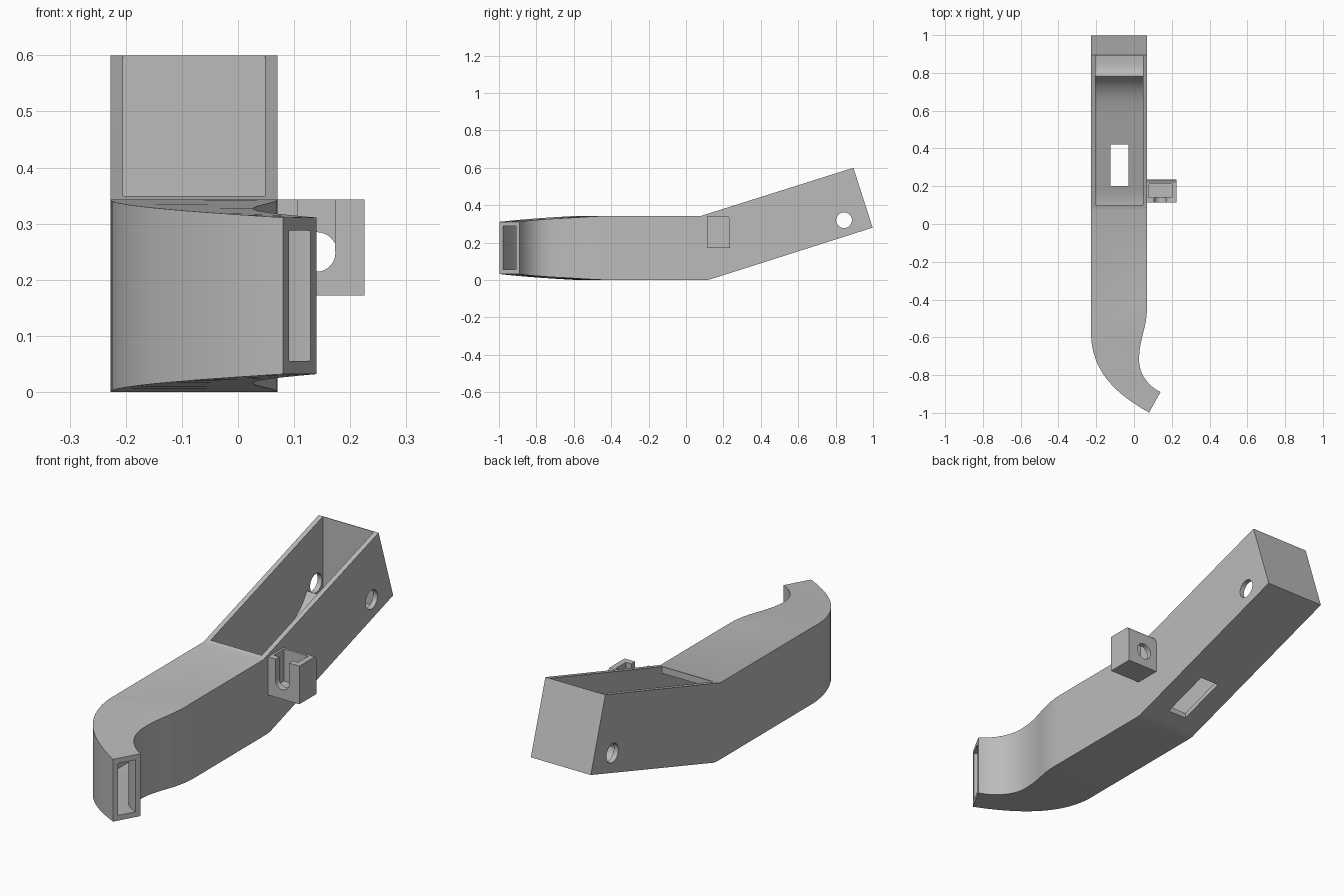
import bpy, bmesh, math
from mathutils import Vector, Matrix

if "Cube" in bpy.data.objects:
    bpy.data.objects.remove(bpy.data.objects["Cube"])

grey = bpy.data.materials.new("plain_grey")
grey.use_nodes = True
grey.diffuse_color = (0.5, 0.5, 0.5, 1)
grey.node_tree.nodes["Principled BSDF"].inputs["Base Color"].default_value = (0.5, 0.5, 0.5, 1)


def finish(name, bm):
    bmesh.ops.recalc_face_normals(bm, faces=bm.faces)
    mesh = bpy.data.meshes.new(name)
    bm.to_mesh(mesh)
    bm.free()
    mesh.materials.append(grey)
    obj = bpy.data.objects.new(name, mesh)
    bpy.context.collection.objects.link(obj)
    return obj


def loft(name, rings):
    """Solid skinned through a row of closed rings."""
    bm = bmesh.new()
    rows = [[bm.verts.new(p) for p in ring] for ring in rings]
    n = len(rows[0])
    for a, b in zip(rows, rows[1:]):
        for i in range(n):
            j = (i + 1) % n
            bm.faces.new((a[i], a[j], b[j], b[i]))
    bm.faces.new(rows[0])
    bm.faces.new(rows[-1])
    bmesh.ops.triangulate(bm, faces=[f for f in bm.faces if len(f.verts) == 4])
    return finish(name, bm)


def extrude_x(name, profile, x0, x1):
    return loft(name, [[(x, y, z) for y, z in profile] for x in (x0, x1)])


def box(name, x0, x1, y0, y1, z0, z1):
    return extrude_x(name, [(y0, z0), (y1, z0), (y1, z1), (y0, z1)], x0, x1)


def cylinder(name, centre, radius, depth, axis):
    bm = bmesh.new()
    turn = Matrix.Rotation(math.pi / 2, 4, 'Y' if axis == 'X' else 'X')
    bmesh.ops.create_cone(bm, cap_ends=True, segments=40, radius1=radius, radius2=radius,
                          depth=depth, matrix=Matrix.Translation(centre) @ turn)
    return finish(name, bm)


def cut(target, cutters):
    bpy.context.view_layer.objects.active = target
    for c in cutters:
        mod = target.modifiers.new("cut", 'BOOLEAN')
        mod.operation, mod.solver, mod.object = 'DIFFERENCE', 'EXACT', c
        bpy.ops.object.modifier_apply(modifier=mod.name)
        bpy.data.objects.remove(c)


def smooth(obj, degrees=25):
    bpy.ops.object.select_all(action='DESELECT')
    obj.select_set(True)
    bpy.context.view_layer.objects.active = obj
    bpy.ops.object.shade_smooth_by_angle(angle=math.radians(degrees))


def bezier(pts, t):
    pts = [Vector(p) for p in pts]
    while len(pts) > 1:
        pts = [a.lerp(b, t) for a, b in zip(pts, pts[1:])]
    return pts[0]


def section(left, right, low, high, inset=0.0):
    """Upright rectangle between two plan points, optionally shrunk."""
    step = (right - left).normalized() * inset
    l, r = left + step, right - step
    return [(l.x, l.y, low + inset), (r.x, r.y, low + inset),
            (r.x, r.y, high - inset), (l.x, l.y, high - inset)]


# Curved duct plan: outer bend on the right side, S bend on the left side
XL, XR, TOP = -0.227, 0.07, 0.343
outer_bend = [(XL, -0.58), (XL, -0.78), (-0.09, -0.905), (0.08, -0.998)]
s_bend = [[(XR, -0.42), (XR, -0.56), (0.027, -0.6), (0.027, -0.72)],
          [(0.027, -0.72), (0.027, -0.8), (0.08, -0.86), (0.14, -0.89)]]
STEPS = 24
stations = []
for i in range(STEPS, -1, -1):
    t = i / STEPS
    right = bezier(s_bend[0], t * 2) if t <= 0.5 else bezier(s_bend[1], t * 2 - 1)
    stations.append((bezier(outer_bend, t), right, 0.032 * t, TOP - 0.032 * t))

# Outer body, ending in the tilted rear box
rings = [section(*s) for s in stations]
for yb, zb, yt, zt in [(0.1, 0, 0.08, TOP), (0.125, 0.002, 0.083, TOP + 0.001),
                       (0.15, 0.01, 0.087, TOP + 0.002), (0.998, 0.28, 0.895, 0.6)]:
    rings.append([(XL, yb, zb), (XR, yb, zb), (XR, yt, zt), (XL, yt, zt)])
body = loft("duct_body", rings)

# Duct bore, running out through the mouth
WALL = 0.023
inner = [section(*s, WALL) for s in stations]
out = Vector((0.87, -0.49, 0)) * 0.04
inner.insert(0, [Vector(p) + out for p in inner[0]])
inner.append(section(Vector((XL, 0.08)), Vector((XR, 0.08)), 0, TOP, WALL))
bore = loft("bore_cutter", inner)

# Open trough with a raised ramp and a round cradle below the pin holes
ramp = [(0.58, 0.172), (0.68, 0.205), (0.74, 0.235), (0.78, 0.31)]
cradle = [(0.78, 0.31), (0.79, 0.265), (0.82, 0.262), (0.893, 0.268)]
profile = [(0.03, 0.024), (0.12, 0.026), (0.16, 0.036), (0.2, 0.05)]
profile += [tuple(bezier(ramp, i / 10)) for i in range(11)]
profile += [tuple(bezier(cradle, i / 10)) for i in range(1, 11)]
profile += [(0.893, 0.75), (0.1, 0.75), (0.1, 0.319), (0.03, 0.319)]
trough = extrude_x("trough_cutter", profile, XL + 0.022, XR - 0.022)

window = box("window_cutter", -0.125, -0.03, 0.2, 0.42, -0.1, 0.25)
pin = cylinder("pin_cutter", (-0.08, 0.845, 0.32), 0.042, 0.6, 'X')
cut(body, [bore, trough, window, pin])
smooth(body)

# Side bracket with nut pocket, U slot in front and round hole behind
bracket = extrude_x("side_bracket", [(0.113, 0.172), (0.235, 0.172), (0.235, 0.315),
                                     (0.232, 0.33), (0.223, TOP), (0.113, TOP)], 0.06, 0.225)
MID, HOLE_Z = 0.14, 0.248
pocket = box("pocket_cutter", 0.08, 0.2, 0.14, 0.212, 0.2, 0.5)
slot = box("slot_cutter", MID - 0.033, MID + 0.033, 0.05, 0.16, HOLE_Z, 0.45)
slot_end = cylinder("slot_end_cutter", (MID, 0.1, HOLE_Z), 0.0335, 0.1, 'Y')
rear_hole = cylinder("rear_hole_cutter", (MID, 0.23, HOLE_Z), 0.037, 0.09, 'Y')
cut(bracket, [pocket, slot, slot_end, rear_hole])
smooth(bracket)
